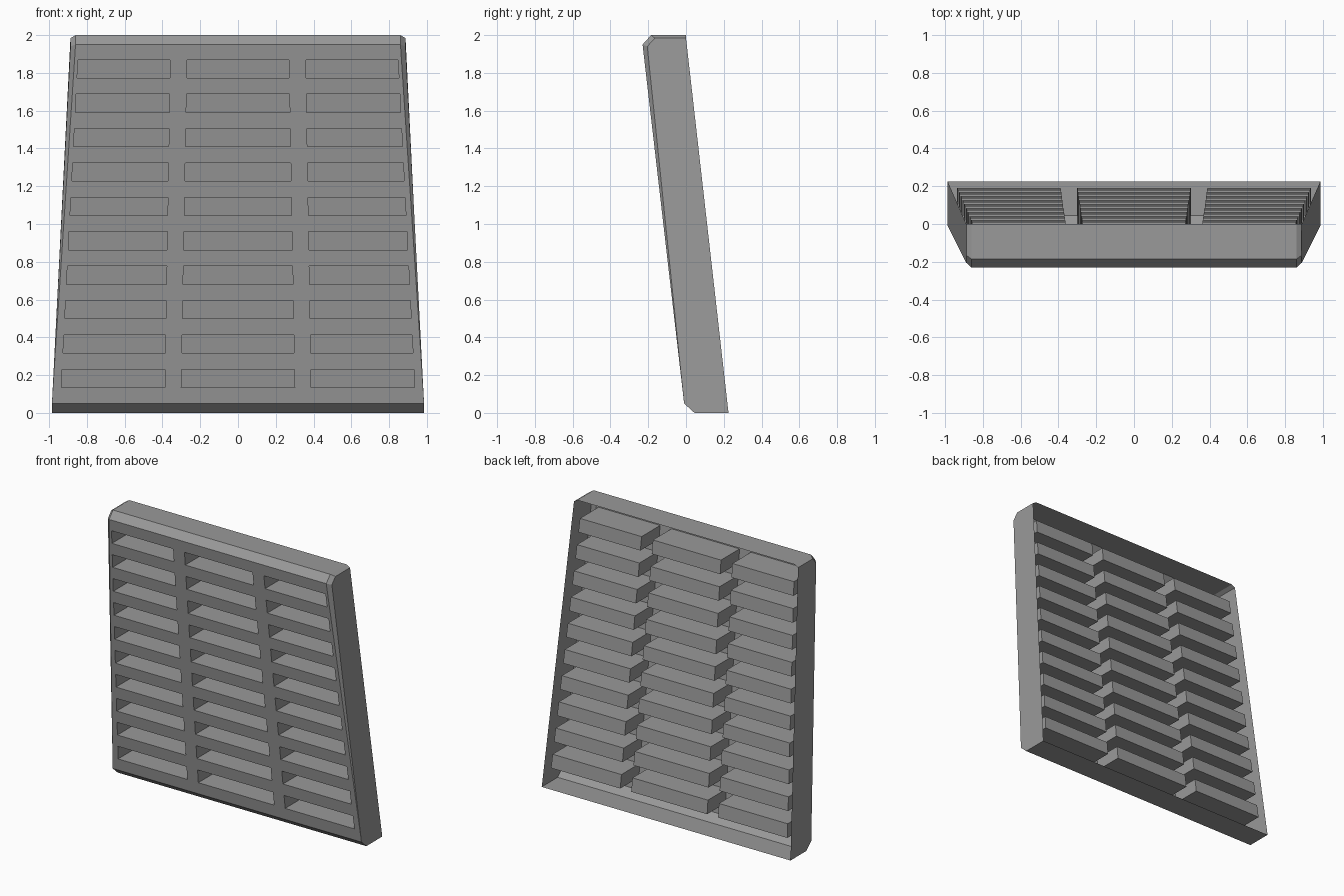
import bpy
import bmesh

cube = bpy.data.objects.get("Cube")
if cube:
    bpy.data.objects.remove(cube, do_unlink=True)

# Grey paint
paint = bpy.data.materials.new("grey_metal")
paint.use_nodes = True
grey = (0.32, 0.32, 0.32, 1)
paint.diffuse_color = grey
paint.node_tree.nodes["Principled BSDF"].inputs["Base Color"].default_value = grey

ROWS, PITCH, SLOT_Z, SLOT_H, SLOT_DEPTH = 10, 0.182, 0.135, 0.096, 0.21
LOW, HIGH = 0.05, 1.95


def front_y(z):
    return -0.01 - 0.22 * (z - LOW) / (HIGH - LOW)


def columns(z):
    """Panel edge and slot edges, tapering upwards, mirrored left to right."""
    t = (z - LOW) / (HIGH - LOW)
    edge = 0.985 - 0.125 * min(max(t, 0), 1)
    half = [0.307 - 0.034 * t - 0.005, 0.389 - 0.031 * t, 0.940 - 0.097 * t, edge]
    return [-x for x in reversed(half)] + half


bm = bmesh.new()

# Folded panel: bottom, lower bevel, sloping front, upper bevel, top
levels = [(0.225, 0), (0.045, 0), (front_y(LOW), LOW)]
for i in range(ROWS):
    for z in (SLOT_Z + i * PITCH, SLOT_Z + i * PITCH + SLOT_H):
        levels.append((front_y(z), z))
levels += [(front_y(HIGH), HIGH), (-0.185, 2), (0, 2)]
grid = [[bm.verts.new((x, y, z)) for x in columns(z)] for y, z in levels]

slots = []
for r in range(len(grid) - 1):
    for c in range(7):
        a, b = grid[r], grid[r + 1]
        face = bm.faces.new((a[c], a[c + 1], b[c + 1], b[c]))
        if 3 <= r < 3 + 2 * ROWS and r % 2 and c in (1, 3, 5):
            slots.append(face)

# Side walls with tapering bevels
for side, col in ((1, -1), (-1, 0)):
    edge = [row[col] for row in grid]
    bottom, lower, front = edge[:3]
    d, e, f = edge[-3:]
    d2, e2, f2 = [bm.verts.new((side * 0.887, y, z)) for y, z in
                  ((-0.205, 1.94), (-0.165, 1.984), (0, 1.984))]
    for loop in ([bottom, f2, e2, d2, front, lower],
                 [front, d2] + edge[-3:2:-1],
                 [d, d2, e2, e], [e, e2, f2, f]):
        bm.faces.new(loop if side > 0 else loop[::-1])

# Closed slot pockets pushed straight back
pockets = bmesh.ops.extrude_discrete_faces(bm, faces=slots)["faces"]
for face in pockets:
    bmesh.ops.translate(bm, verts=face.verts[:], vec=(0, SLOT_DEPTH, 0))

mesh = bpy.data.meshes.new("vent_grille")
bm.to_mesh(mesh)
bm.free()
mesh.materials.append(paint)
grille = bpy.data.objects.new("vent_grille", mesh)
bpy.context.collection.objects.link(grille)
